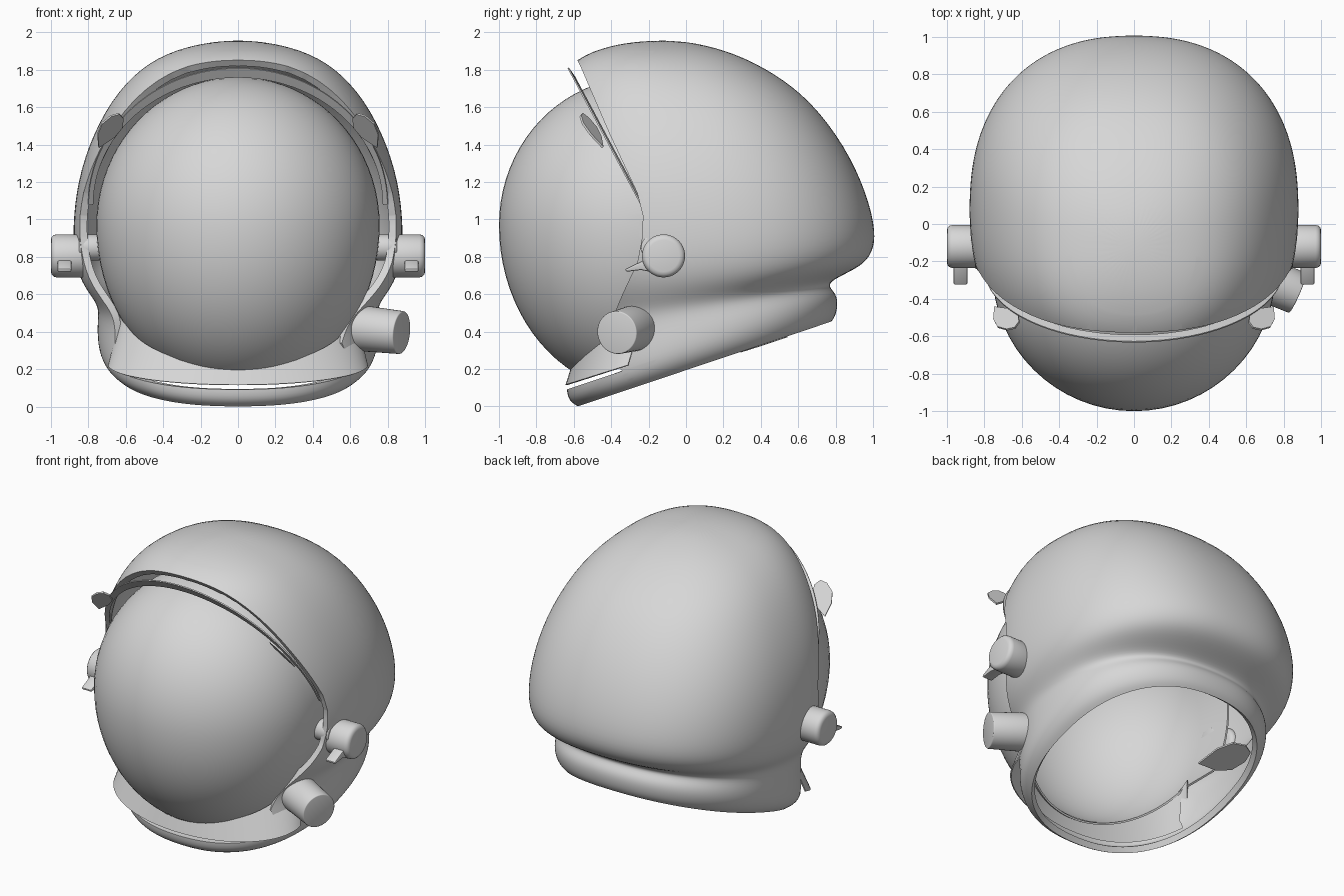
import bpy, bmesh, math
from mathutils import Vector, Matrix

if "Cube" in bpy.data.objects:
    bpy.data.objects.remove(bpy.data.objects["Cube"])

# one plain grey for everything
grey = bpy.data.materials.new("light grey")
grey.use_nodes = True
COLOUR = (0.68, 0.68, 0.68, 1)
grey.diffuse_color = COLOUR
grey.node_tree.nodes["Principled BSDF"].inputs["Base Color"].default_value = COLOUR


def make(name, bm):
    mesh = bpy.data.meshes.new(name)
    bmesh.ops.recalc_face_normals(bm, faces=bm.faces)
    bm.to_mesh(mesh)
    bm.free()
    mesh.materials.append(grey)
    obj = bpy.data.objects.new(name, mesh)
    bpy.context.collection.objects.link(obj)
    return obj


def modify(obj, kind, **settings):
    mod = obj.modifiers.new(kind.lower(), kind)
    for key, value in settings.items():
        setattr(mod, key, value)
    bpy.context.view_layer.objects.active = obj
    bpy.ops.object.modifier_apply(modifier=mod.name)


def smooth(obj, angle=35):
    bpy.ops.object.select_all(action='DESELECT')
    obj.select_set(True)
    bpy.context.view_layer.objects.active = obj
    bpy.ops.object.shade_smooth_by_angle(angle=math.radians(angle))


def prism(name, outline, x0, x1):
    # side outline (y, z) extruded along x
    bm = bmesh.new()
    a, b = ([bm.verts.new((x, y, z)) for y, z in outline] for x in (x0, x1))
    bm.faces.new(a)
    bm.faces.new(b)
    for i in range(len(outline)):
        bm.faces.new((a[i - 1], a[i], b[i], b[i - 1]))
    return make(name, bm)


def inside(y, z, outline):
    # even-odd test of a point against a side outline
    hit = False
    for (y0, z0), (y1, z1) in zip(outline, outline[1:] + outline[:1]):
        if (z0 > z) != (z1 > z) and y < (y1 - y0) * (z - z0) / (z1 - z0) + y0:
            hit = not hit
    return hit


def strip(name, lower, upper, thickness, steps=48):
    # thin band between two half-round arcs
    bm = bmesh.new()
    rows = []
    for i in range(steps + 1):
        t = math.pi * (i / steps - 0.5)
        rows.append([bm.verts.new(curve(t)) for curve in (lower, upper)])
    for a, b in zip(rows, rows[1:]):
        bm.faces.new((a[0], b[0], b[1], a[1]))
    obj = make(name, bm)
    modify(obj, 'SOLIDIFY', thickness=thickness, offset=0)
    smooth(obj)


def arc(width, y, dy, z, dz):
    return lambda t: (width * math.sin(t), y + dy * math.cos(t), z + dz * math.cos(t))


def cylinder(name, start, end, radius, bevel, end_radius=None):
    start, end = Vector(start), Vector(end)
    axis = end - start
    bm = bmesh.new()
    bmesh.ops.create_cone(bm, cap_ends=True, segments=40, radius1=radius,
                          radius2=end_radius or radius, depth=axis.length)
    rot = Vector((0, 0, 1)).rotation_difference(axis).to_matrix().to_4x4()
    bmesh.ops.transform(bm, matrix=Matrix.Translation((start + end) / 2) @ rot, verts=bm.verts)
    obj = make(name, bm)
    modify(obj, 'BEVEL', width=bevel, segments=3, limit_method='ANGLE', angle_limit=1)
    smooth(obj)


def leaf(name, centre, along, across):
    # thin pointed plate
    centre, along, across = Vector(centre), Vector(along), Vector(across)
    bm = bmesh.new()
    bm.faces.new([bm.verts.new(centre + along * a + across * b) for a, b in
                  ((-1, 0), (-.8, .6), (-.3, 1), (.3, .8), (1, 0), (.3, -.8), (-.3, -1), (-.8, -.6))])
    modify(make(name, bm), 'SOLIDIFY', thickness=0.012, offset=0)


# helmet shell: rings of (front y, front z, back y, back z, half width), neck to crown
RINGS = ((-.58, .0, .78, .455, .67), (-.625, .025, .805, .49, .715), (-.645, .085, .815, .56, .75),
         (-.63, .25, .80, .61, .755), (-.62, .40, .755, .65, .745), (-.66, .48, .81, .69, .775),
         (-.72, .56, .94, .75, .83), (-.80, .68, 1.0, .82, .87), (-.85, .88, 1.02, .93, .887),
         (-.85, 1.15, .97, 1.14, .872), (-.82, 1.4, .855, 1.39, .805), (-.75, 1.65, .67, 1.635, .68),
         (-.63, 1.84, .47, 1.785, .52), (-.45, 1.92, .26, 1.89, .34), (-.28, 1.95, .05, 1.945, .15))
SEG = 40
bm = bmesh.new()
loops = []
for yf, zf, yb, zb, w in RINGS:
    loop = []
    for i in range(SEG):
        a = 2 * math.pi * i / SEG
        s, c = math.sin(a), math.cos(a)
        power = 2 / 2.3
        s = math.copysign(abs(s) ** power, s)
        c = math.copysign(abs(c) ** power, c)
        loop.append(bm.verts.new((w * s, (yf + yb) / 2 + c * (yb - yf) / 2,
                                  (zf + zb) / 2 + c * (zb - zf) / 2)))
    loops.append(loop)
for a, b in zip(loops, loops[1:]):
    for i in range(SEG):
        j = (i + 1) % SEG
        bm.faces.new((a[i], a[j], b[j], b[i]))
crown = bm.verts.new((0, -.12, 1.957))
for i in range(SEG):
    bm.faces.new((loops[-1][i], loops[-1][(i + 1) % SEG], crown))
shell = make("helmet_shell", bm)
modify(shell, 'SUBSURF', levels=2)

# face opening, cut further back on the side without the valve
TOP = [(-1.5, 1.9), (-.6, 1.9), (-.585, 1.86), (-.565, 1.82), (-.41, 1.46), (-.26, 1.14), (-.23, 1.02),
       (-.235, .9), (-.26, .77)]
BOTTOM = [(-.64, .09), (-1.5, -.2)]
VALVE_SIDE = TOP + [(-.34, .6), (-.41, .43), (-.44, .34), (-.41, .25), (-.34, .19)] + BOTTOM
PLAIN_SIDE = TOP + [(-.29, .6), (-.31, .4), (-.32, .27), (-.29, .2)] + BOTTOM
bm = bmesh.new()
bm.from_mesh(shell.data)
for side, outline in ((1, VALVE_SIDE), (-1, PLAIN_SIDE)):
    for (y0, z0), (y1, z1) in zip(outline, outline[1:]):
        near = [f for f in bm.faces if f.calc_center_median().x * side > 0
                and any(v.co.y < -.2 for v in f.verts)
                and any(min(z0, z1) - .1 < v.co.z < max(z0, z1) + .1 for v in f.verts)]
        geom = {g for f in near for g in (*f.verts, *f.edges, f)}
        bmesh.ops.bisect_plane(bm, geom=list(geom), dist=1e-5,
                               plane_co=(0, y0, z0), plane_no=(0, z1 - z0, y0 - y1))
    gone = []
    for f in bm.faces:
        c = f.calc_center_median()
        if c.x * side > 0 and inside(c.y, c.z, outline):
            gone.append(f)
    bmesh.ops.delete(bm, geom=gone, context='FACES')
bm.to_mesh(shell.data)
bm.free()
modify(shell, 'SOLIDIFY', thickness=0.04, offset=-1)
smooth(shell)

# bubble visor: egg-shaped front, straight sleeve running back inside the shell, open under the chin
bm = bmesh.new()
bmesh.ops.create_uvsphere(bm, u_segments=64, v_segments=40, radius=1)
for v in bm.verts:
    v.co = (v.co.x * .757, v.co.y * .75 - .25, v.co.z * (.79 if v.co.z > 0 else .89) + .97)
for point, normal in (((0, -.25, 0), (0, 1, 0)), ((0, -.64, .15), (0, .65, -.76))):
    bmesh.ops.bisect_plane(bm, geom=bm.verts[:] + bm.edges[:] + bm.faces[:],
                           plane_co=point, plane_no=normal, clear_outer=True)
back = [e for e in bm.edges if e.is_boundary and all(v.co.y > -.251 for v in e.verts)]
sleeve = bmesh.ops.extrude_edge_only(bm, edges=back)["geom"]
bmesh.ops.translate(bm, vec=(0, .27, 0), verts=[g for g in sleeve if isinstance(g, bmesh.types.BMVert)])
visor = make("visor", bm)
modify(visor, 'SOLIDIFY', thickness=0.012, offset=-1)
smooth(visor)

# brow band above the visor, and chin band closing the space below it
strip("visor_brow", arc(.775, -.23, -.365, 1.08, .68), arc(.80, -.24, -.39, 1.08, .73), .008)
strip("chin_band", arc(.69, -.31, -.33, .22, -.105), arc(.62, -.22, -.39, .525, -.315), .008)

# pivot knobs, levers and side tabs, mirrored
for name, s in (("left", 1), ("right", -1)):
    cylinder(name + "_knob", (s * .80, -.12, .805), (s * 1.0, -.12, .805), .115, .03)
    cylinder(name + "_pivot", (s * .74, -.17, .85), (s * .85, -.17, .85), .07, .008)
    lever = prism(name + "_lever", ((-.1, .82), (-.22, .785), (-.325, .735), (-.32, .72), (-.24, .73),
                                    (-.1, .70)), s * .89, s * .965)
    modify(lever, 'BEVEL', width=.012, segments=2)
    smooth(lever)
    leaf(name + "_side_tab", (s * .69, -.5, 1.475), (s * .055, .055, -.09), (s * .055, -.035, .01))

# air valve on one side, and a loose flap inside the neck
cylinder("air_valve", (.60, -.25, .425), (.875, -.37, .395), .125, .006, .115)
leaf("neck_flap", (-.40, .40, .33), (.12, -.11, -.035), (.07, .09, .03))
